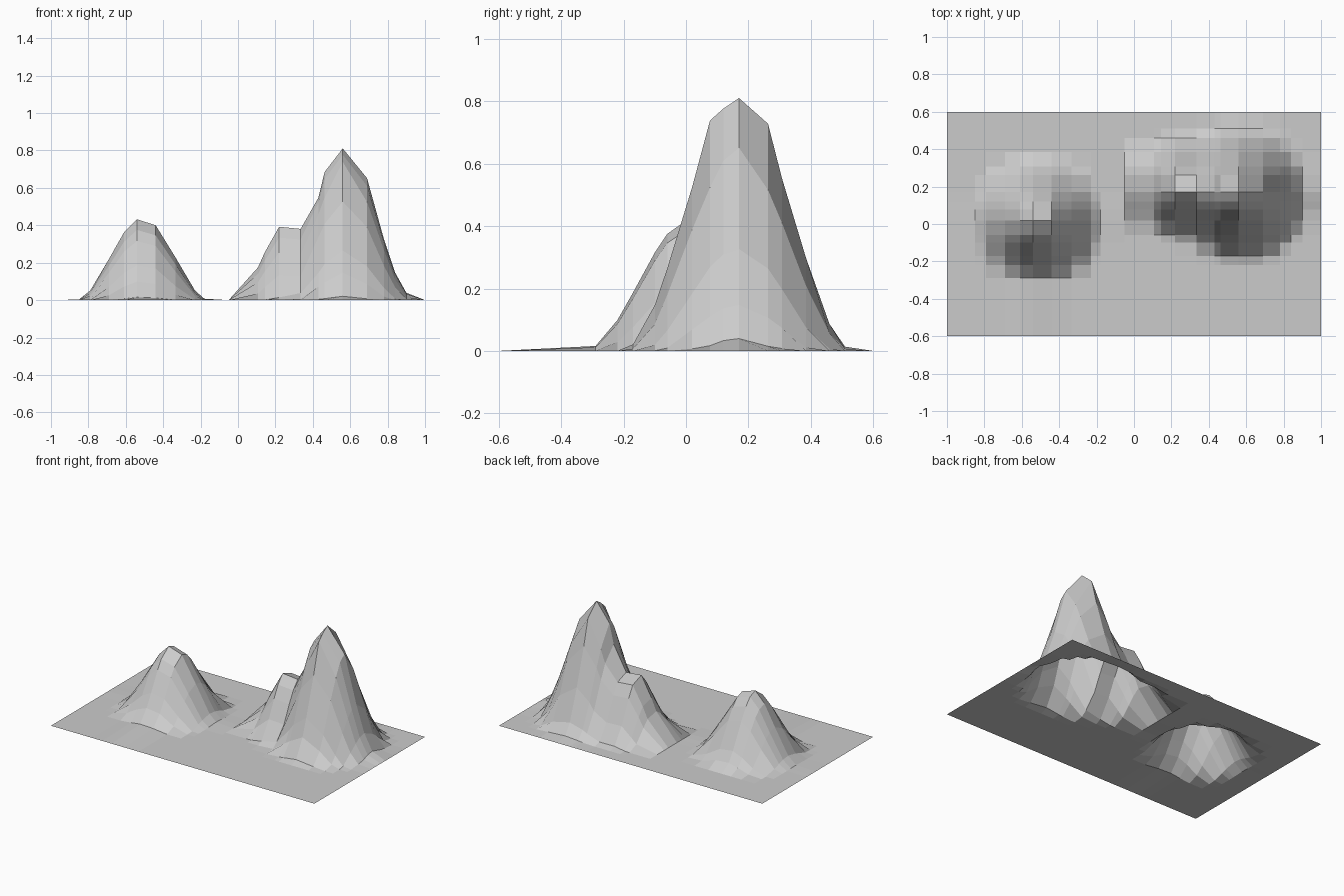
import bpy, bmesh, math

if "Cube" in bpy.data.objects:
    bpy.data.objects.remove(bpy.data.objects["Cube"])

# Uneven grid lines, denser over the slopes
XS = [-1, -.85, -.79, -.69, -.61, -.54, -.44, -.335, -.23, -.18, -.05, .107, .144,
      .22, .335, .43, .463, .56, .69, .78, .84, .9, 1]
YS = [-.6, -.29, -.22, -.17, -.1, -.06, .02, .077, .12, .17, .263, .308, .385,
      .46, .51, .6]

# Radius / height profile of the tall peak
PEAK = [(0, .822), (.093, .738), (.115, .665), (.14, .555), (.21, .32),
        (.265, .155), (.293, .085), (.325, .045), (.343, .012), (.38, 0)]


def cosine_hill(x, y, cx, cy, radius, height):
    r = math.hypot(x - cx, y - cy)
    if r >= radius:
        return 0
    return height * (.5 + .5 * math.cos(math.pi * r / radius))


def tall_peak(x, y):
    r = math.hypot(x - .572, y - .168)
    for (r0, h0), (r1, h1) in zip(PEAK, PEAK[1:]):
        if r <= r1:
            return h0 + (h1 - h0) * (r - r0) / (r1 - r0)
    return 0


def ground_height(x, y):
    return max(cosine_hill(x, y, -.51, .025, .36, .44),
               cosine_hill(x, y, .273, .2, .30, .435),
               tall_peak(x, y))


# Single terrain sheet: flat ground raised into three hills
bm = bmesh.new()
grid = [[bm.verts.new((x, y, ground_height(x, y))) for x in XS] for y in YS]
for low, high in zip(grid, grid[1:]):
    for i in range(len(XS) - 1):
        bm.faces.new((low[i], low[i + 1], high[i + 1], high[i]))
mesh = bpy.data.meshes.new("terrain")
bm.to_mesh(mesh)
bm.free()
bpy.context.collection.objects.link(bpy.data.objects.new("terrain", mesh))
